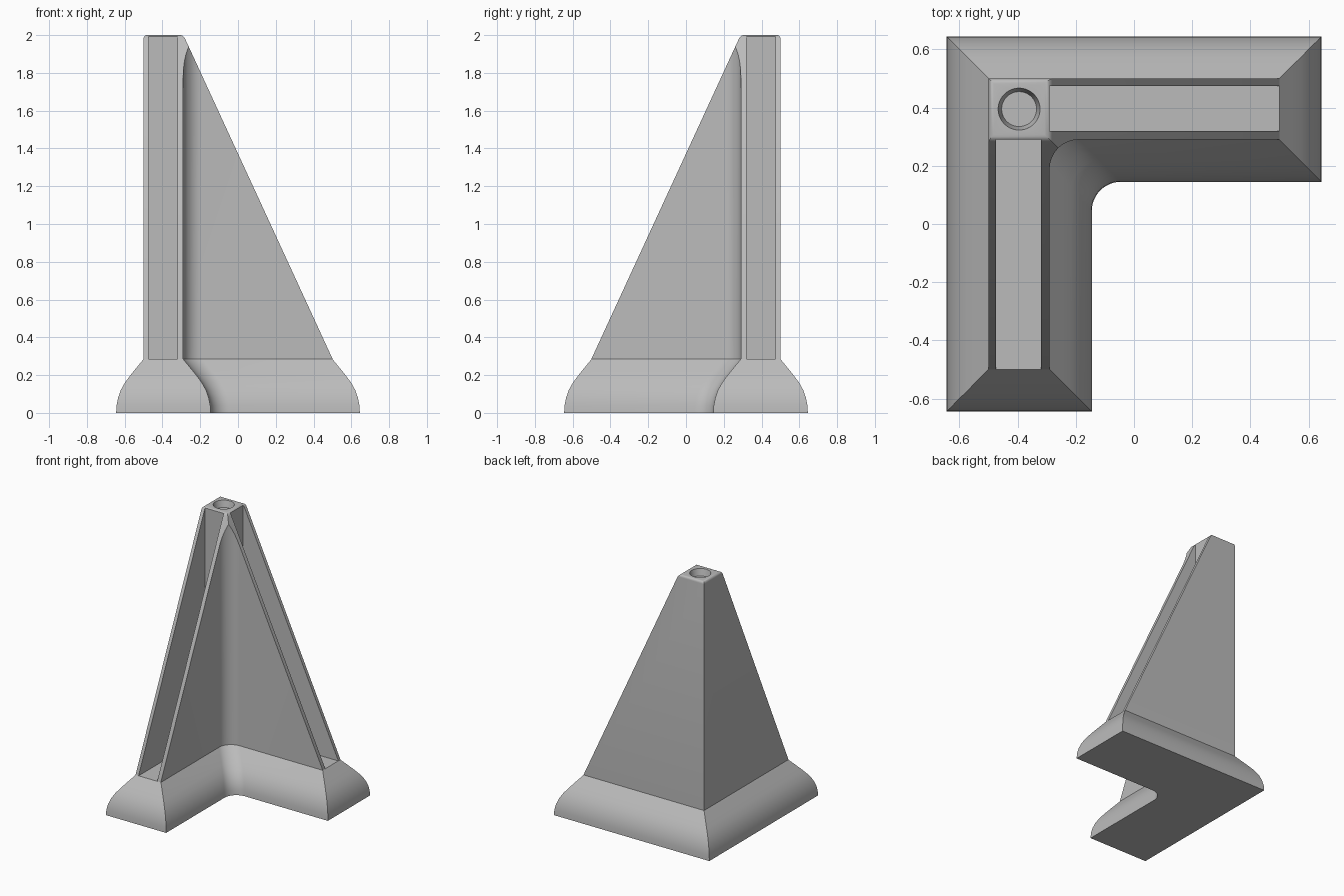
import bpy, bmesh, math
from mathutils import Vector

if "Cube" in bpy.data.objects:
    bpy.data.objects.remove(bpy.data.objects["Cube"], do_unlink=True)

GREY = (0.5, 0.5, 0.5, 1)
grey = bpy.data.materials.new("plain grey")
grey.use_nodes = True
grey.diffuse_color = GREY
grey.node_tree.nodes["Principled BSDF"].inputs["Base Color"].default_value = GREY

HALF, INNER, FILLET = 0.5, 0.29, 0.1     # L footprint of the tower
SILL, TOP = 0.285, 2.0


def outline(d):
    """L footprint grown outward by d, with a rounded inner corner."""
    o, i = HALF + d, INNER - d
    c = i - FILLET
    pts = [(-o, o), (-o, -o), (-i, -o)]
    for k in range(13):
        a = math.pi - k * math.pi / 24
        pts.append((-c + FILLET * math.cos(a), c + FILLET * math.sin(a)))
    return pts + [(o, i), (o, o)]


def loft(levels):
    """Closed solid through (offset, height) levels of the footprint."""
    bm = bmesh.new()
    rings = [[bm.verts.new((x, y, z)) for x, y in outline(d)] for d, z in levels]
    for low, high in zip(rings, rings[1:]):
        for k in range(len(low)):
            n = (k + 1) % len(low)
            bm.faces.new((low[k], low[n], high[n], high[k]))
    bm.faces.new(rings[0][::-1])
    bm.faces.new(rings[-1])
    return bm


def finish(bm, name):
    bmesh.ops.recalc_face_normals(bm, faces=bm.faces[:])
    mesh = bpy.data.meshes.new(name)
    bm.to_mesh(mesh)
    bm.free()
    mesh.materials.append(grey)
    obj = bpy.data.objects.new(name, mesh)
    bpy.context.collection.objects.link(obj)
    return obj


def box(name, lo, hi):
    bm = bmesh.new()
    bmesh.ops.create_cube(bm, size=1)
    for v in bm.verts:
        v.co = [(a + b) / 2 + c * (b - a) for a, b, c in zip(lo, hi, v.co)]
    return finish(bm, name)


def cut(obj, cutter):
    cutter.hide_render = True
    mod = obj.modifiers.new("cut", "BOOLEAN")
    mod.operation, mod.solver, mod.object = "DIFFERENCE", "EXACT", cutter
    bpy.context.view_layer.objects.active = obj
    bpy.ops.object.modifier_apply(modifier=mod.name)
    bpy.data.objects.remove(cutter, do_unlink=True)


def smooth(obj):
    bpy.ops.object.select_all(action="DESELECT")
    obj.select_set(True)
    bpy.context.view_layer.objects.active = obj
    bpy.ops.object.shade_smooth_by_angle(angle=math.radians(30))


# Flared base: rounded foot running into a straight slope
FOOT = 0.145
profile = [(FOOT, 0), (0.143, 0.04), (0.135, 0.08), (0.121, 0.12),
           (0.099, 0.16), (0.073, 0.195), (0.045, 0.23), (0, SILL)]
base = finish(loft(profile), "flared_base")

# Tower: straight L prism trimmed by one sloping plane per arm
bm = loft([(0, SILL), (0, TOP)])
run, rise = HALF + INNER, TOP - SILL
for normal in (Vector((rise, 0, run)), Vector((0, -rise, run))):
    point = Vector((-INNER + 0.001, INNER - 0.001, TOP))
    res = bmesh.ops.bisect_plane(bm, geom=bm.verts[:] + bm.edges[:] + bm.faces[:],
                                 plane_co=point, plane_no=normal.normalized(),
                                 clear_outer=True)
    rim = [e for e in res["geom_cut"] if isinstance(e, bmesh.types.BMEdge)]
    bmesh.ops.contextual_create(bm, geom=[e for e in rim if e.is_boundary])
bmesh.ops.recalc_face_normals(bm, faces=bm.faces[:])

# Soft edge around the post top
crown = [e for e in bm.edges if all(v.co.z > TOP - 0.0005 for v in e.verts)]
bmesh.ops.bevel(bm, geom=crown, offset=0.018, segments=4, profile=0.5,
                affect="EDGES", clamp_overlap=True)
tower = finish(bm, "tower_walls")

# Open channel down each arm
OUT, IN = 0.475, 0.32
cut(tower, box("front_channel_cutter", (-OUT, -0.8, 0.1), (-IN, INNER, 2.2)))
cut(tower, box("side_channel_cutter", (-INNER, IN, 0.1), (0.8, OUT, 2.2)))

# Tapered socket in the post top
bm = bmesh.new()
bmesh.ops.create_cone(bm, cap_ends=True, segments=48, radius1=0.06,
                      radius2=0.077, depth=0.07)
mid = -(HALF + INNER) / 2
bmesh.ops.translate(bm, verts=bm.verts[:], vec=(mid, -mid, TOP - 0.015))
cut(tower, finish(bm, "socket_cutter"))

for part in (base, tower):
    smooth(part)
